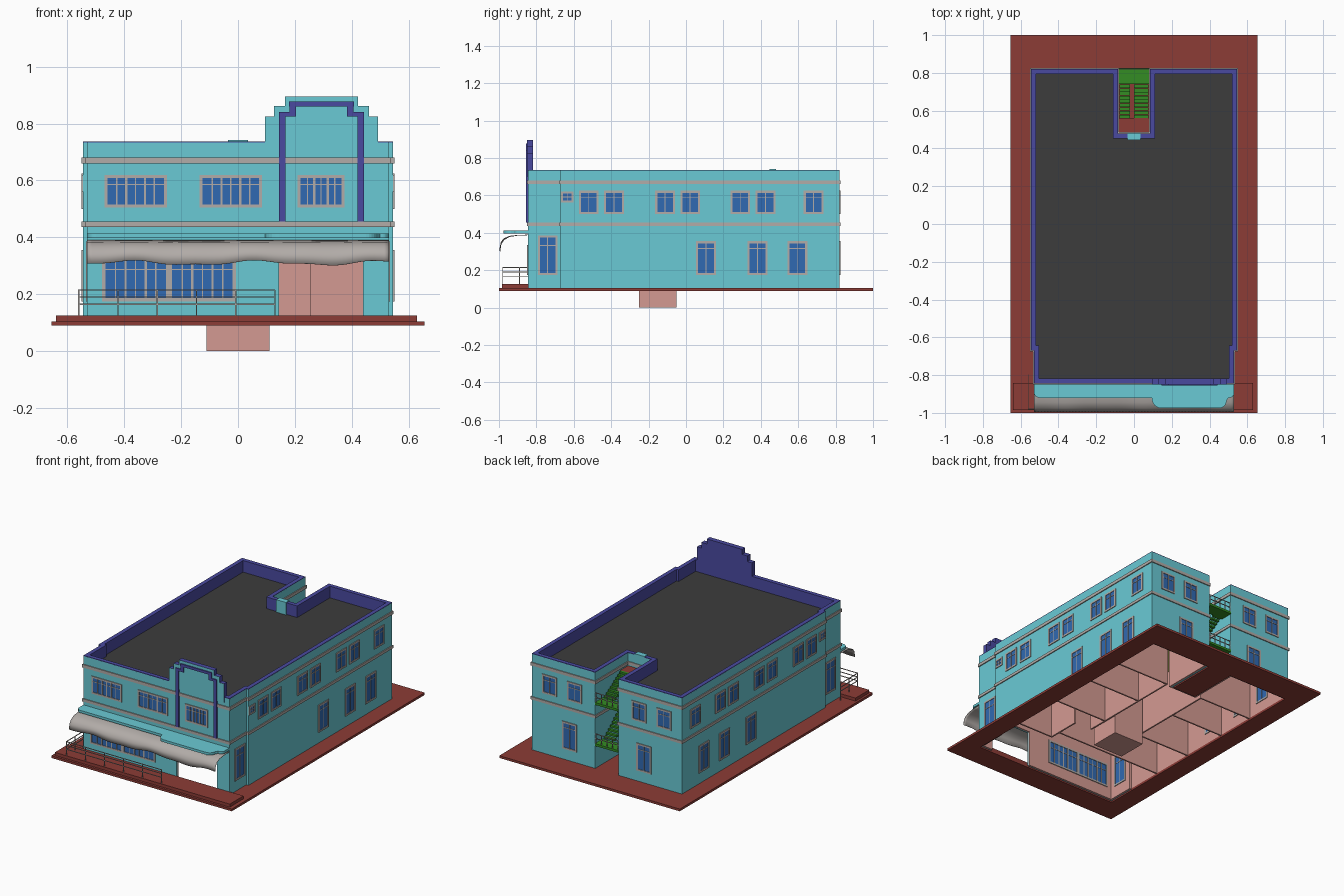
import bpy, bmesh, math
from mathutils import Vector

if "Cube" in bpy.data.objects:
    bpy.data.objects.remove(bpy.data.objects["Cube"])


def material(name, r, g, b):
    lin = [((c / 255 + 0.055) / 1.055) ** 2.4 for c in (r, g, b)]
    m = bpy.data.materials.new(name)
    m.diffuse_color = (*lin, 1)
    m.use_nodes = True
    m.node_tree.nodes["Principled BSDF"].inputs["Base Color"].default_value = m.diffuse_color
    return m


CYAN = material("cyan_wall", 106, 202, 213)
PURPLE = material("purple_trim", 74, 74, 160)
RED = material("red_paving", 140, 60, 54)
ROOF = material("dark_roof", 60, 60, 60)
GLASS = material("blue_glass", 48, 106, 178)
PINK = material("pink_interior", 212, 154, 146)
GREY = material("light_grey", 178, 172, 168)
GREEN = material("green_stair", 52, 140, 36)
OLIVE = material("olive_ceiling", 190, 190, 95)


def finish(bm, name, *mats):
    bmesh.ops.recalc_face_normals(bm, faces=bm.faces)
    me = bpy.data.meshes.new(name)
    bm.to_mesh(me)
    bm.free()
    ob = bpy.data.objects.new(name, me)
    bpy.context.collection.objects.link(ob)
    for m in mats:
        me.materials.append(m)
    return ob


def add_box(bm, x0, x1, y0, y1, z0, z1):
    v = [bm.verts.new((x, y, z)) for x in (x0, x1) for y in (y0, y1) for z in (z0, z1)]
    for f in ((0, 1, 3, 2), (4, 6, 7, 5), (0, 4, 5, 1), (2, 3, 7, 6), (0, 2, 6, 4), (1, 5, 7, 3)):
        bm.faces.new([v[i] for i in f])


def boxes(name, mat, *items):
    bm = bmesh.new()
    for b in items:
        add_box(bm, *b)
    return finish(bm, name, mat)


def prism(name, pts, axis, a, b, *mats):
    """Extrude a 2D outline along z (axis 2) or y (axis 1)."""
    bm = bmesh.new()
    to3 = (lambda p, h: (p[0], p[1], h)) if axis == 2 else (lambda p, h: (p[0], h, p[1]))
    lo, hi = ([bm.verts.new(to3(p, h)) for p in pts] for h in (a, b))
    bm.faces.new(lo)
    bm.faces.new(hi)
    n = len(pts)
    for i in range(n):
        j = (i + 1) % n
        bm.faces.new((lo[i], lo[j], hi[j], hi[i]))
    return finish(bm, name, *mats)


# Building footprint: narrower front bay, stair notch at the back
half = [(0.53, -0.845), (0.53, -0.67), (0.545, -0.67), (0.545, 0.82), (0.085, 0.82), (0.085, 0.48)]
PLAN = half + [(-x, y) for x, y in reversed(half)]
PLAN = PLAN[-1:] + PLAN[:-1]      # edge 0 is the front wall


def inset(d):
    out, n = [], len(PLAN)
    for i, p in enumerate(PLAN):
        p = Vector(p)
        e0 = (p - Vector(PLAN[i - 1])).normalized()
        e1 = (Vector(PLAN[(i + 1) % n]) - p).normalized()
        out.append((p.x - (e0.y + e1.y) * d, p.y + (e0.x + e1.x) * d))
    return out


def ring(name, d0, d1, z0, z1, mat, skip=()):
    """Band that follows the footprint between two inset distances."""
    bm = bmesh.new()
    loops = [[bm.verts.new((*p, z)) for p in inset(d)] for d, z in ((d0, z0), (d1, z0), (d1, z1), (d0, z1))]
    n = len(PLAN)
    for i in range(n):
        if i not in skip:
            j = (i + 1) % n
            for k in range(4):
                a, b = loops[k], loops[(k + 1) % 4]
                bm.faces.new((a[i], a[j], b[j], b[i]))
    return finish(bm, name, mat)


# Walls, with a doorway left open in the front
ring("outer_wall_lower", 0, 0.01, 0.1, 0.335, CYAN, skip=(0,))
ring("outer_wall_upper", 0, 0.01, 0.335, 0.733, CYAN)
boxes("front_wall_lower", CYAN, (-0.53, 0.145, -0.845, -0.835, 0.1, 0.335),
      (0.44, 0.53, -0.845, -0.835, 0.1, 0.335))
ring("inner_wall_lower", 0.0101, 0.02, 0.1, 0.335, PINK, skip=(0,))
ring("inner_wall_upper", 0.0101, 0.02, 0.335, 0.45, PINK)
boxes("front_inner_wall", PINK, (-0.52, 0.145, -0.8349, -0.825, 0.1, 0.335),
      (0.44, 0.52, -0.8349, -0.825, 0.1, 0.335))
prism("ceiling", inset(0.011), 2, 0.42, 0.43, OLIVE)
prism("roof", inset(0.011), 2, 0.65, 0.66, ROOF)
ring("parapet", 0.0002, 0.027, 0.661, 0.737, PURPLE)
ring("upper_cornice", -0.006, 0.001, 0.66, 0.68, GREY)
ring("lower_cornice", -0.006, 0.001, 0.437, 0.455, GREY)
boxes("roof_doorway", CYAN, (-0.035, 0.035, 0.446, 0.482, 0.65, 0.742))

# Interior partitions and lift shaft with its pit
parts = [(-0.52, 0.26, -0.41, -0.4, 0.1, 0.42), (0.26, 0.52, -0.48, -0.47, 0.1, 0.42),
         (0.255, 0.265, -0.48, -0.25, 0.1, 0.42)]
for s in (-1, 1):
    x0, x1 = sorted((s * 0.13, s * 0.14))
    parts.append((x0, x1, -0.25, 0.48, 0.1, 0.42))
    for y in (-0.12, 0.2, 0.47):
        x0, x1 = sorted((s * 0.14, s * 0.525))
        parts.append((x0, x1, y, y + 0.01, 0.1, 0.42))
boxes("partition_walls", PINK, *parts)
boxes("lift_shaft", PINK, (-0.11, 0.11, -0.25, -0.05, 0, 0.419))

# Paving around the building and front step
boxes("paving", RED, (-0.655, 0.655, -1, -0.84, 0.09, 0.105), (-0.655, 0.655, 0.815, 1, 0.09, 0.105),
      (-0.655, -0.525, -0.84, 0.815, 0.09, 0.105), (0.525, 0.655, -0.84, 0.815, 0.09, 0.105),
      (-0.085, 0.085, 0.48, 0.815, 0.09, 0.105))
boxes("front_step", RED, (-0.64, 0.63, -0.985, -0.843, 0.105, 0.125))

# Stepped pediment: cyan front, purple sides and back
steps = [(0.095, 0.825), (0.127, 0.862), (0.165, 0.895)]
outline, prev = [], 0.70
for x, z in steps:
    outline += [(x, prev), (x, z)]
    prev = z
outline += [(0.587 - x, z) for x, z in reversed(outline)]
ped = prism("pediment", outline, 1, -0.849, -0.818, CYAN, PURPLE)
for f in ped.data.polygons:
    f.material_index = 0 if f.normal.y < -0.5 else 1
band = []
for s in (-1, 1):
    for a, b, z0, z1 in ((0.127, 0.149, 0.455, 0.84), (0.09, 0.149, 0.825, 0.84), (0.09, 0.113, 0.825, 0.877)):
        x0, x1 = sorted((0.2935 + s * a, 0.2935 + s * b))
        band.append((x0, x1, -0.856, -0.844, z0, z1))
band.append((0.18, 0.407, -0.856, -0.844, 0.86, 0.877))
boxes("pediment_stripe", PURPLE, *band)

# Windows: glass and frame run through the wall so both sides show
frames, panes = bmesh.new(), bmesh.new()


def window(side, wall, c, w, z0, z1, cols, bar=0.0045, transom=0.7):
    """side is x+, x-, y+ or y-; wall is the outer plane; c the centre along it."""
    sg = 1 if side[1] == "+" else -1

    def put(bm, a0, a1, h0, h1, out):
        d0, d1 = sorted((sg * (wall + out), sg * (wall - 0.02 - out)))
        add_box(bm, *((d0, d1, a0, a1) if side[0] == "x" else (a0, a1, d0, d1)), h0, h1)

    l, r, f = c - w / 2, c + w / 2, 0.011
    put(panes, l + 0.004, r - 0.004, z0 + 0.004, z1 - 0.004, 0.0015)
    for a0, a1, h0, h1 in ((l, l + f, z0, z1), (r - f, r, z0, z1), (l, r, z0, z0 + f), (l, r, z1 - f, z1)):
        put(frames, a0, a1, h0, h1, 0.005)
    for i in range(1, cols):
        x = l + f + (w - 2 * f) * i / cols
        b = bar * (1.8 if i % 2 == 0 else 1)
        put(frames, x - b / 2, x + b / 2, z0, z1, 0.004)
    zt = z0 + (z1 - z0) * transom
    put(frames, l, r, zt - bar / 2, zt + bar / 2, 0.0035)


for c, w, n in ((-0.36, 0.22, 6), (-0.025, 0.22, 6), (0.292, 0.165, 6)):
    window("y-", 0.845, c, w, 0.505, 0.62, n)
for c in (-0.36, -0.125):
    window("y-", 0.845, c, 0.235, 0.175, 0.335, 6)
for side in ("x+", "x-"):
    for c in (-0.52, -0.385, -0.112, 0.022, 0.29, 0.425, 0.682):
        window(side, 0.545, c, 0.105, 0.5, 0.625, 2)
    for c in (0.107, 0.382, 0.595):
        window(side, 0.545, c, 0.107, 0.175, 0.355, 2, transom=0.78)
    window(side, 0.545, -0.635, 0.065, 0.562, 0.62, 2, transom=0.5)
    window(side, 0.53, -0.74, 0.105, 0.175, 0.385, 2, transom=0.75)
for s in (-1, 1):
    for c in (0.235, 0.415):
        window("y+", 0.82, s * c, 0.105, 0.5, 0.625, 2)
    window("y+", 0.82, s * 0.27, 0.107, 0.175, 0.355, 2, transom=0.78)
finish(frames, "window_frames", GREY)
finish(panes, "window_glass", GLASS)


# Front canopy with a deeper rounded part over the door
def corner(cx, cy, r, a0, a1):
    return [(cx + r * math.cos(math.radians(a0 + (a1 - a0) * i / 6)),
             cy + r * math.sin(math.radians(a0 + (a1 - a0) * i / 6))) for i in range(7)]


shape = [(-0.53, -0.844)] + corner(-0.5, -0.89, 0.03, 180, 270) + [(0.095, -0.92)]
shape += corner(0.145, -0.925, 0.05, 180, 270) + corner(0.45, -0.935, 0.04, 270, 360)
shape += [(0.5, -0.92)] + corner(0.505, -0.895, 0.025, 270, 360) + [(0.53, -0.844)]
prism("canopy", shape, 2, 0.397, 0.413, CYAN)

# Sagging fabric awning with a wavy hem
profile = [(-0.846, 0.39), (-0.9, 0.388), (-0.945, 0.382), (-0.975, 0.366), (-0.99, 0.345), (-0.996, 0.31)]
bm = bmesh.new()
rows = []
for i in range(65):
    x = -0.53 + 1.06 * i / 64
    wave = 0.007 * math.sin(x * 14 + 0.6) + 0.003 * math.sin(x * 31)
    rows.append([bm.verts.new((x, y, z + wave * (k / 5) ** 2)) for k, (y, z) in enumerate(profile)])
for a, b in zip(rows, rows[1:]):
    for k in range(5):
        bm.faces.new((a[k], b[k], b[k + 1], a[k + 1]))
for f in bm.faces:
    f.smooth = True
awning = finish(bm, "awning", GREY)
awning.modifiers.new("cloth", "SOLIDIFY").thickness = 0.003

# Porch railing along the front and left side
t = 0.002
rail = []
for z in (0.165, 0.19, 0.215):
    rail.append((-0.56, 0.13, -0.98 - t, -0.98 + t, z - t, z + t))
    rail.append((-0.56 - t, -0.56 + t, -0.98, -0.8, z - t, z + t))
for i in range(6):
    x = -0.56 + 0.69 * i / 5
    rail.append((x - t, x + t, -0.98 - t, -0.98 + t, 0.12, 0.215))
for y in (-0.89, -0.8):
    rail.append((-0.56 - t, -0.56 + t, y - t, y + t, 0.105, 0.215))
boxes("porch_railing", GREY, *rail)

# Back staircase: four flights, green half landings, red floor landings
flights = []
for x0, x1, up, z0, z1 in ((-0.078, -0.02, 1, 0.105, 0.27), (0, 0.078, -1, 0.27, 0.42),
                           (-0.078, -0.02, 1, 0.42, 0.54), (0, 0.078, -1, 0.54, 0.65)):
    for i in range(9):
        y = 0.56 + 0.02 * (i if up > 0 else 8 - i)
        z = z0 + (z1 - z0) * (i + 1) / 9
        flights.append((x0, x1, y, y + 0.018, z - 0.012, z))
boxes("stair_flights", GREEN, *flights)
boxes("half_landings", GREEN, *[(-0.084, 0.084, 0.74, 0.825, z - 0.015, z) for z in (0.27, 0.54)])
boxes("floor_landings", RED, *[(-0.084, 0.084, 0.481, 0.56, z - 0.015, z) for z in (0.42, 0.65)])
bars = []
for z in (0.27, 0.54):
    bars += [(-0.084, 0.084, 0.818, 0.822, z + h, z + h + 0.004) for h in (0.03, 0.06)]
    bars += [(x - t, x + t, 0.818, 0.822, z, z + 0.062) for x in (-0.08, -0.04, 0, 0.04, 0.08)]
boxes("landing_railings", GREY, *bars)
